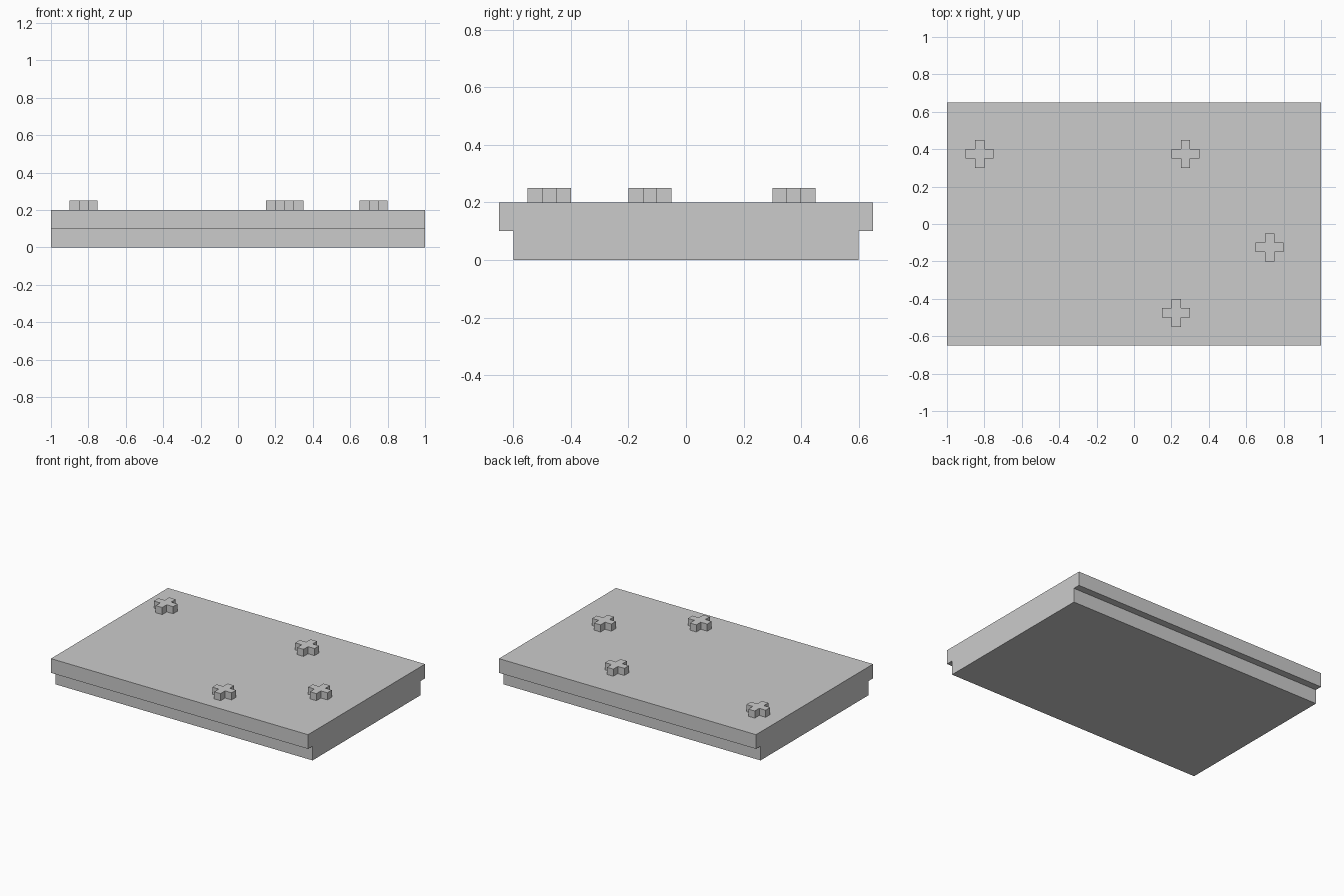
import bpy
import bmesh
from mathutils import Vector

if "Cube" in bpy.data.objects:
    bpy.data.objects.remove(bpy.data.objects["Cube"])


def extrude_profile(name, points, direction):
    """Make a closed prism from a flat outline pushed along a direction."""
    bm = bmesh.new()
    face = bm.faces.new([bm.verts.new(p) for p in points])
    result = bmesh.ops.extrude_face_region(bm, geom=[face], use_keep_orig=True)
    verts = [v for v in result["geom"] if isinstance(v, bmesh.types.BMVert)]
    bmesh.ops.translate(bm, verts=verts, vec=Vector(direction))
    bmesh.ops.recalc_face_normals(bm, faces=bm.faces)
    mesh = bpy.data.meshes.new(name)
    bm.to_mesh(mesh)
    bm.free()
    obj = bpy.data.objects.new(name, mesh)
    bpy.context.collection.objects.link(obj)
    return obj


# Slab with overhanging front and back ledges
half = [(0.60, 0.0), (0.60, 0.10), (0.65, 0.10), (0.65, 0.20)]
section = half + [(-y, z) for y, z in reversed(half)]
extrude_profile("slab", [(-1, y, z) for y, z in section], (2, 0, 0))

# Raised plus-shaped studs, outline turned from one quarter
a, b = 0.025, 0.075
quarter = [(b, -a), (b, a), (a, a)]
cross = []
for _ in range(4):
    cross += quarter
    quarter = [(-y, x) for x, y in quarter]

for i, (x, y) in enumerate([(-0.825, 0.375), (0.275, 0.375),
                            (0.725, -0.125), (0.225, -0.475)]):
    stud = extrude_profile(f"plus_stud_{i + 1}",
                           [(px, py, 0) for px, py in cross], (0, 0, 0.05))
    stud.location = (x, y, 0.20)
